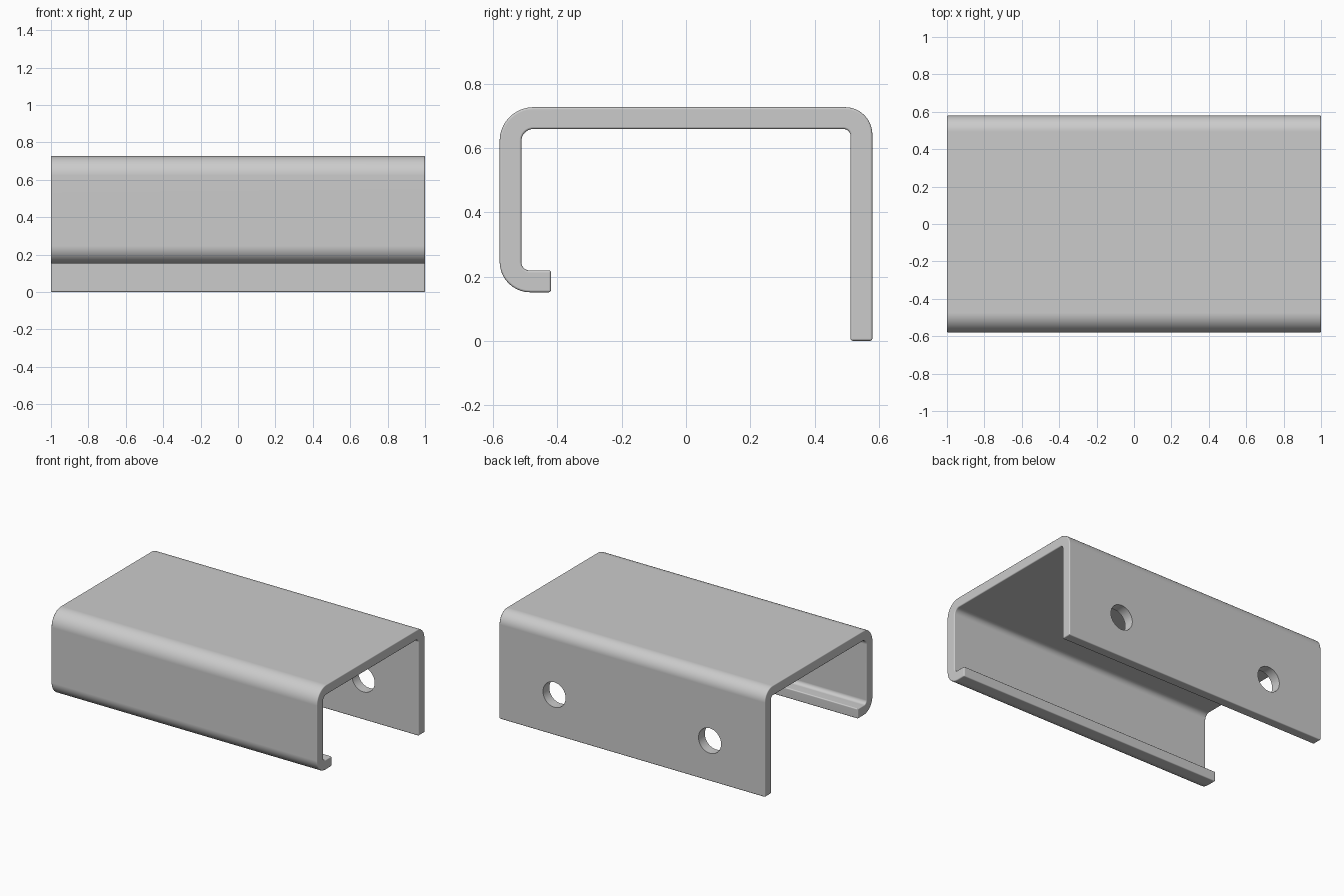
import bpy, bmesh, math
from mathutils import Vector

if "Cube" in bpy.data.objects:
    bpy.data.objects.remove(bpy.data.objects["Cube"])

HALF_LEN = 1.0
BEVEL = 0.007
# Cross-section corners: (y, z, fillet radius)
PROFILE = [
    (0.58, 0.0, 0), (0.58, 0.727, 0.085), (-0.58, 0.727, 0.105),
    (-0.58, 0.151, 0.095), (-0.42, 0.151, 0), (-0.42, 0.219, 0),
    (-0.512, 0.219, 0.025), (-0.512, 0.659, 0.037),
    (0.512, 0.659, 0.022), (0.512, 0.0, 0),
]


def rounded(corners, steps=10):
    """Replace right-angle corners with arcs."""
    points = []
    for i, (y, z, r) in enumerate(corners):
        p = Vector((y, z))
        if r == 0:
            points.append(p)
            continue
        a = (Vector(corners[i - 1][:2]) - p).normalized()
        b = (Vector(corners[(i + 1) % len(corners)][:2]) - p).normalized()
        centre = p + (a + b) * r
        for k in range(steps + 1):
            t = math.pi / 2 * k / steps
            points.append(centre - b * r * math.cos(t) - a * r * math.sin(t))
    return points


# Bent channel: extruded hook-shaped section
bm = bmesh.new()
face = bm.faces.new([bm.verts.new((-HALF_LEN, p.x, p.y)) for p in rounded(PROFILE)])
ext = bmesh.ops.extrude_face_region(bm, geom=[face], use_keep_orig=True)
bmesh.ops.translate(bm, vec=(2 * HALF_LEN, 0, 0),
                    verts=[v for v in ext["geom"] if isinstance(v, bmesh.types.BMVert)])
bmesh.ops.recalc_face_normals(bm, faces=bm.faces)
mesh = bpy.data.meshes.new("bent_channel")
bm.to_mesh(mesh)
bm.free()
channel = bpy.data.objects.new("bent_channel", mesh)
bpy.context.collection.objects.link(channel)

# Softened sheet edges
bev = channel.modifiers.new("edge_round", "BEVEL")
bev.width = BEVEL
bev.segments = 3
bev.limit_method = "ANGLE"
bev.angle_limit = math.radians(40)
bev.use_clamp_overlap = False

# Two mounting holes through the back wall
cutters = []
for side in (-1, 1):
    bpy.ops.mesh.primitive_cylinder_add(vertices=48, radius=0.085, depth=0.3,
                                        location=(side * 0.585, 0.546, 0.274),
                                        rotation=(math.pi / 2, 0, 0))
    cutter = bpy.context.object
    cutter.name = "hole_cutter"
    cutter.hide_render = True
    cut = channel.modifiers.new("mounting_hole", "BOOLEAN")
    cut.operation = "DIFFERENCE"
    cut.solver = "EXACT"
    cut.object = cutter
    cutters.append(cutter)

# Bake the modifiers, drop the cutters, shade smooth
bpy.ops.object.select_all(action="DESELECT")
channel.select_set(True)
bpy.context.view_layer.objects.active = channel
for mod in list(channel.modifiers):
    bpy.ops.object.modifier_apply(modifier=mod.name)
for cutter in cutters:
    bpy.data.objects.remove(cutter)
bpy.ops.object.shade_smooth_by_angle(angle=math.radians(35))
weighted = channel.modifiers.new("weighted_normals", "WEIGHTED_NORMAL")
weighted.keep_sharp = True
